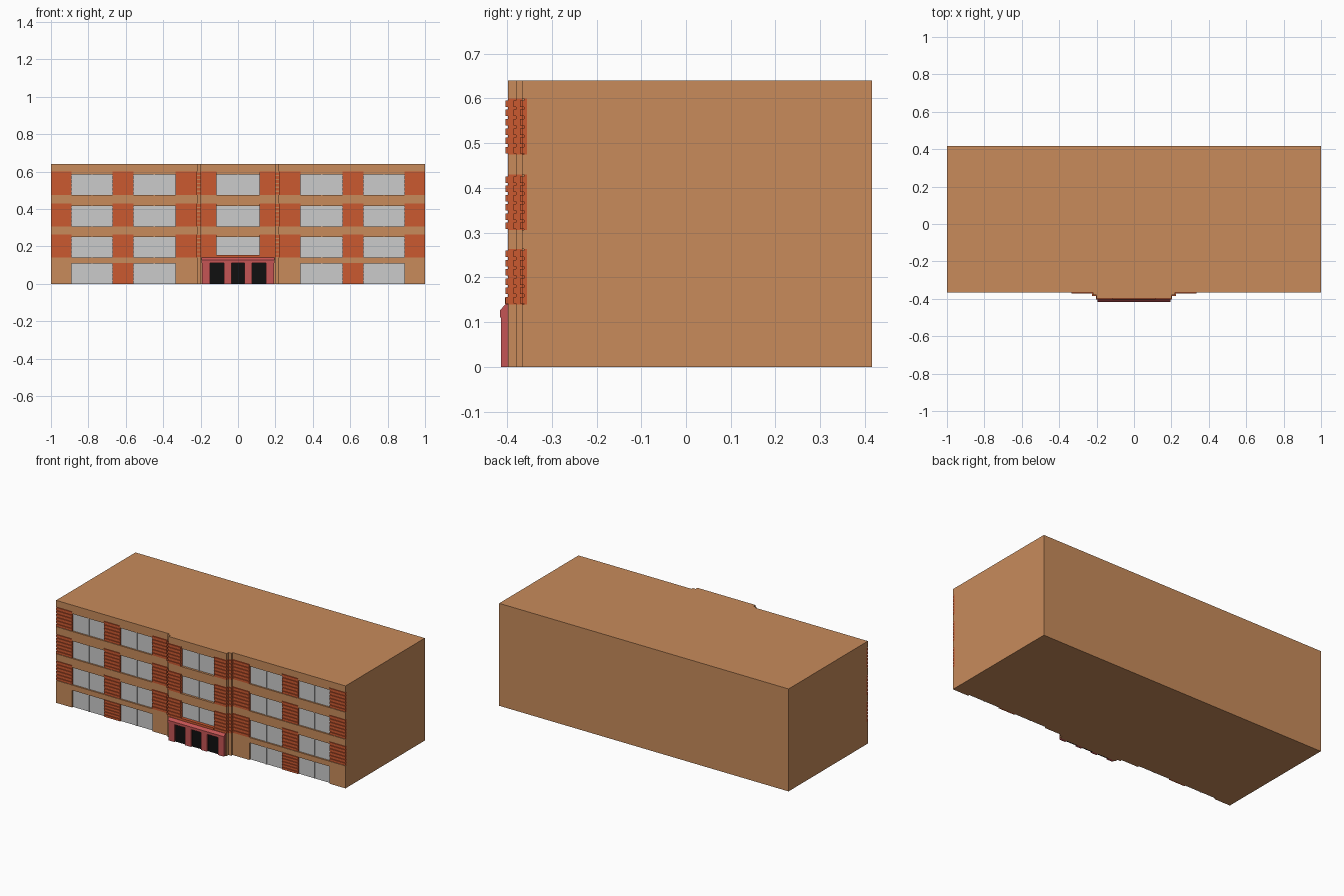
import bpy, bmesh

if "Cube" in bpy.data.objects:
    bpy.data.objects.remove(bpy.data.objects["Cube"])


def mat(name, rgb):
    m = bpy.data.materials.new(name)
    m.diffuse_color = (*rgb, 1)
    m.use_nodes = True
    m.node_tree.nodes["Principled BSDF"].inputs["Base Color"].default_value = m.diffuse_color
    return m


TAN = mat("tan_render", (0.58, 0.26, 0.105))
RED = mat("orange_cladding", (0.60, 0.10, 0.03))
PINK = mat("entrance_red", (0.56, 0.09, 0.09))
BLACK = mat("door_black", (0.005, 0.005, 0.005))


def finish(name, bm, material):
    me = bpy.data.meshes.new(name)
    bmesh.ops.recalc_face_normals(bm, faces=bm.faces)
    bm.to_mesh(me)
    bm.free()
    ob = bpy.data.objects.new(name, me)
    bpy.context.collection.objects.link(ob)
    if material:
        me.materials.append(material)
    return ob


def boxes(name, items, material=None):
    """One object from (x0, x1, y0, y1, z0, z1) boxes."""
    bm = bmesh.new()
    for x0, x1, y0, y1, z0, z1 in items:
        vs = bmesh.ops.create_cube(bm, size=1)["verts"]
        for v in vs:
            v.co.x = x1 if v.co.x > 0 else x0
            v.co.y = y1 if v.co.y > 0 else y0
            v.co.z = z1 if v.co.z > 0 else z0
    return finish(name, bm, material)


def both(items):
    return items + [(-b, -a, *r) for a, b, *r in items]


CORE, WING, STEP, BAY = -0.355, -0.367, -0.380, -0.398
BACK, TOP = 0.416, 0.64
UPPER = [(0.14, 0.264), (0.306, 0.43), (0.475, 0.6)]
GROUND = (0.0, 0.11)
BANDS = [(0.11, 0.14), (0.264, 0.306), (0.43, 0.475), (0.6, TOP)]
WINDOWS = [(0.335, 0.56), (0.67, 0.89)]

# main block and the stepped centre bay
boxes("building_core", [(-1, 1, CORE, BACK, 0, TOP)], TAN)
boxes("bay_step", [(-0.22, 0.22, STEP, CORE, 0, TOP)], TAN)
boxes("bay_base", [(-0.2, 0.2, BAY, STEP, 0, 0.14)], TAN)

# floor bands
wing_bands = both([(0.22, 1, WING, CORE, a, b) for a, b in BANDS])
bay_bands = [(-0.2, 0.2, BAY, STEP, a, b) for a, b in BANDS[1:]]
boxes("floor_bands", wing_bands + bay_bands, TAN)

# plain ground floor piers
boxes("ground_piers", both([(a, b, WING, CORE, *GROUND)
                            for a, b in [(0.22, 0.335), (0.89, 1)]]), TAN)

# windows: pane, centre mullion, and tan lintel above
panes, mullions, lintels = [], [], []


def window(x0, x1, front, z0, z1, lintel):
    top = z1 - lintel
    mid = (x0 + x1) / 2
    back = front + 0.012
    panes.append((x0, x1, back - 0.002, back + 0.002, z0, top))
    mullions.append((mid - 0.003, mid + 0.003, back - 0.006, back, z0, top))
    lintels.append((x0, x1, front + 0.001, back + 0.002, top, z1))


for x0, x1 in WINDOWS:
    for a, b in ((x0, x1), (-x1, -x0)):
        window(a, b, WING, *GROUND, 0.003)
        for z0, z1 in UPPER:
            window(a, b, WING, z0, z1, 0.015)
for z0, z1 in UPPER:
    window(-0.115, 0.115, BAY + 0.004, z0, z1, 0.015)
boxes("window_panes", panes)
boxes("window_mullions", mullions)
boxes("window_lintels", lintels, TAN)

# louvred cladding panels: backing plus six horizontal slats
backing, slats = [], []


def panel(x0, x1, front, back, z0, z1, wrap=0.0):
    backing.append((x0, x1, front + 0.005, back, z0, z1))
    pitch = (z1 - z0) / 6
    for i in range(6):
        z = z0 + i * pitch
        slats.append((x0, x1 + wrap, front, back, z + 0.1 * pitch, z + 0.8 * pitch))


panel(0.56, 0.67, WING, CORE, *GROUND)
for z0, z1 in UPPER:
    panel(0.89, 1.0, WING, CORE, z0, z1)
    panel(0.56, 0.67, WING, CORE, z0, z1)
    panel(0.222, 0.335, WING - 0.004, CORE, z0, z1)
    panel(0.2, 0.221, STEP - 0.005, CORE, z0, z1, 0.003)
    panel(0.115, 0.201, BAY - 0.005, STEP, z0, z1, 0.003)
boxes("cladding_backing", both(backing), RED)
boxes("cladding_slats", both(slats), RED)

# entrance surround: posts, header and sloping canopy
posts = [(-0.192, -0.15), (-0.075, -0.035), (0.035, 0.075), (0.15, 0.192)]
boxes("entrance_posts", [(a, b, -0.414, BAY, 0, 0.11) for a, b in posts], PINK)
bm = bmesh.new()
profile = [(BAY, 0.11), (-0.416, 0.11), (-0.416, 0.126), (-0.403, 0.141), (BAY, 0.141)]
face = bm.faces.new([bm.verts.new((-0.195, y, z)) for y, z in profile])
ext = bmesh.ops.extrude_face_region(bm, geom=[face])["geom"]
bmesh.ops.translate(bm, vec=(0.39, 0, 0),
                    verts=[g for g in ext if isinstance(g, bmesh.types.BMVert)])
finish("entrance_canopy", bm, PINK)
boxes("canopy_rail", [(-0.115, 0.115, -0.404, STEP, 0.141, 0.155)], RED)

# dark doors between the posts
boxes("entrance_doors", [(a, b, -0.405, BAY, 0, 0.11) for a, b in
                         [(-0.15, -0.075), (-0.035, 0.035), (0.075, 0.15)]], BLACK)
